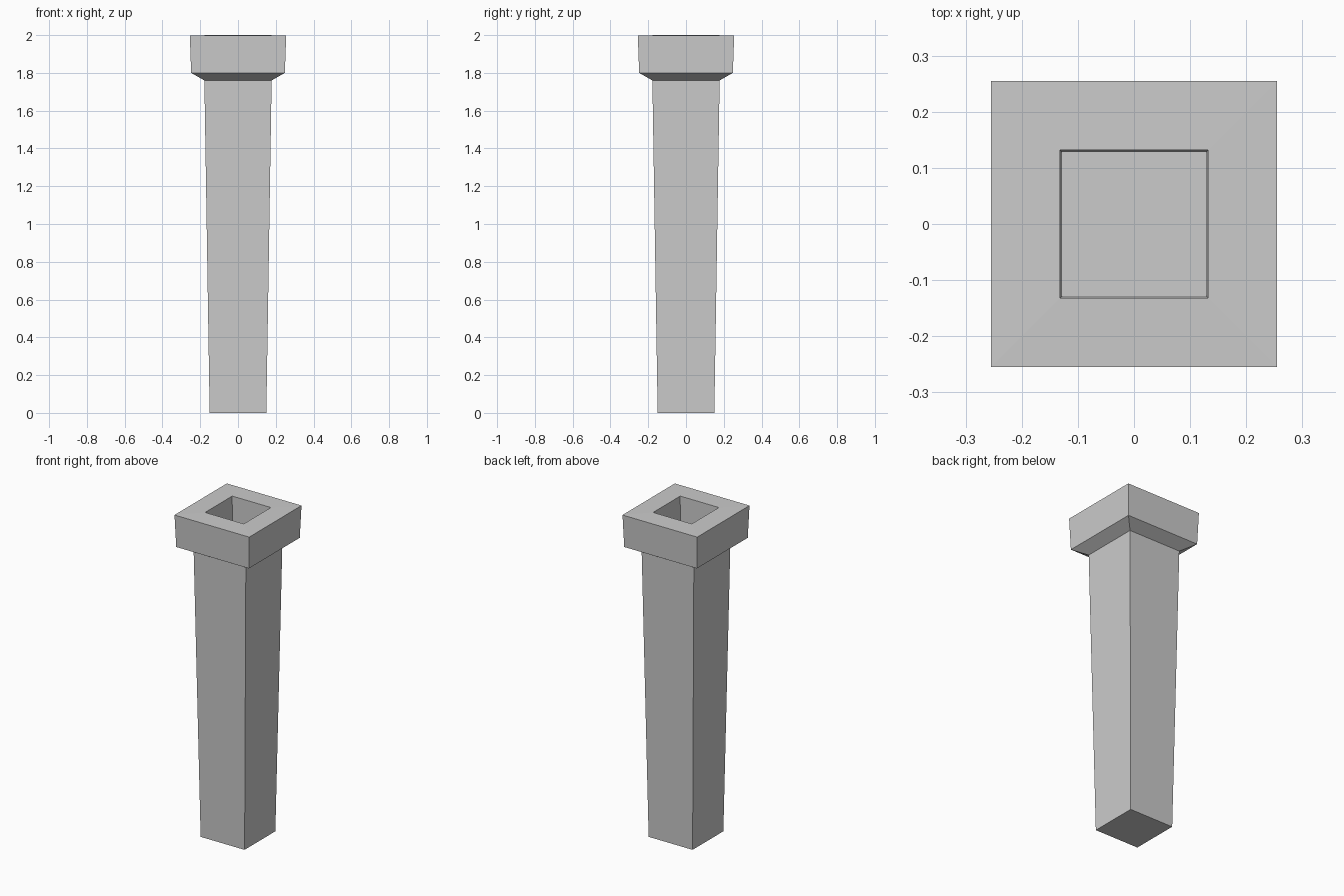
import bpy
import bmesh

cube = bpy.data.objects.get("Cube")
if cube:
    bpy.data.objects.remove(cube, do_unlink=True)

# One plain grey for the whole column
grey = bpy.data.materials.new("plain_grey")
grey.use_nodes = True
colour = (0.6, 0.6, 0.6, 1)
grey.diffuse_color = colour
grey.node_tree.nodes["Principled BSDF"].inputs["Base Color"].default_value = colour

# Square profile as (half width, height): shaft, flared cap, then recess
profile = [
    (0.15, 0.0),     # foot
    (0.178, 1.76),   # top of tapered shaft
    (0.248, 1.80),   # underside of cap
    (0.255, 1.998),  # outer top edge
    (0.132, 2.0),    # rim of recess
    (0.128, 1.80),   # recess floor
]
corners = [(-1, -1), (1, -1), (1, 1), (-1, 1)]

bm = bmesh.new()
rings = [[bm.verts.new((sx * w, sy * w, z)) for sx, sy in corners] for w, z in profile]
for low, high in zip(rings, rings[1:]):
    for i in range(4):
        j = (i + 1) % 4
        bm.faces.new((low[i], low[j], high[j], high[i]))
bm.faces.new(rings[0][::-1])
bm.faces.new(rings[-1])
bmesh.ops.recalc_face_normals(bm, faces=bm.faces)

mesh = bpy.data.meshes.new("column")
bm.to_mesh(mesh)
bm.free()
mesh.materials.append(grey)
column = bpy.data.objects.new("column", mesh)
bpy.context.collection.objects.link(column)
